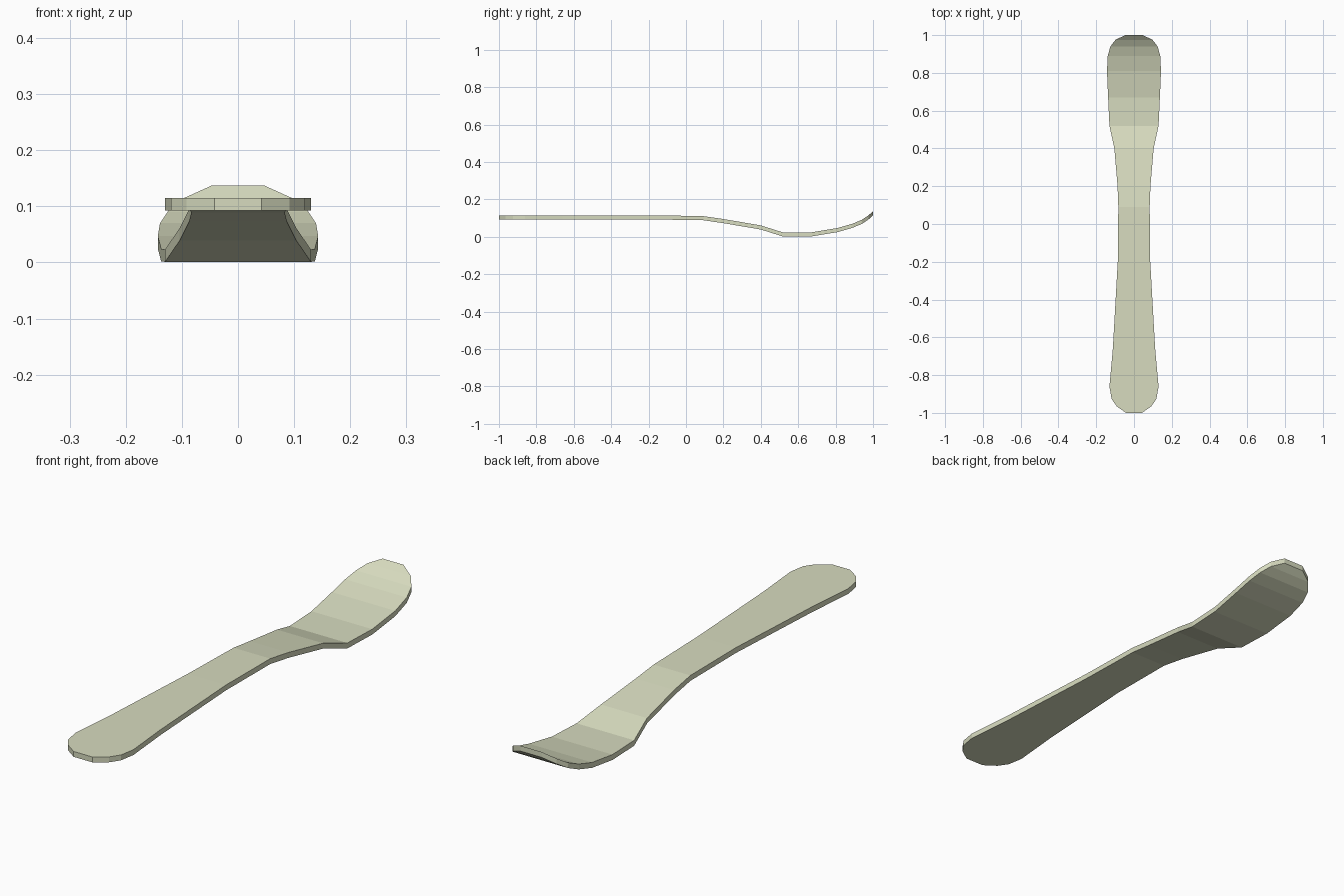
import bpy, bmesh

if "Cube" in bpy.data.objects:
    bpy.data.objects.remove(bpy.data.objects["Cube"])

# Stations along the length: y, half width, underside height
STATIONS = [
    (-1.00, 0.042, 0.093), (-0.965, 0.092, 0.093), (-0.925, 0.119, 0.093),
    (-0.86, 0.130, 0.093), (-0.66, 0.112, 0.093), (-0.20, 0.086, 0.093),
    (0.09, 0.083, 0.089), (0.20, 0.087, 0.073), (0.40, 0.104, 0.039),
    (0.52, 0.130, 0.001), (0.67, 0.137, 0.002), (0.81, 0.143, 0.025),
    (0.89, 0.139, 0.048), (0.94, 0.125, 0.069), (0.975, 0.098, 0.092),
    (1.00, 0.047, 0.115),
]
THICK = 0.022

# Spatula blank: rectangular section lofted through the stations
bm = bmesh.new()
rings = []
for y, w, z in STATIONS:
    t = THICK
    rings.append([bm.verts.new(p) for p in
                  ((-w, y, z), (w, y, z), (w, y, z + t), (-w, y, z + t))])
for a, b in zip(rings, rings[1:]):
    for i in range(4):
        j = (i + 1) % 4
        bm.faces.new((a[i], a[j], b[j], b[i]))
bm.faces.new(rings[0])
bm.faces.new(rings[-1])
bmesh.ops.recalc_face_normals(bm, faces=bm.faces)

mesh = bpy.data.meshes.new("wooden_spoon")
bm.to_mesh(mesh)
bm.free()
spoon = bpy.data.objects.new("wooden_spoon", mesh)
bpy.context.collection.objects.link(spoon)

# Pale wood colour
mat = bpy.data.materials.new("pale_wood")
mat.diffuse_color = (0.68, 0.71, 0.52, 1)
mat.use_nodes = True
mat.node_tree.nodes["Principled BSDF"].inputs["Base Color"].default_value = mat.diffuse_color
mesh.materials.append(mat)
